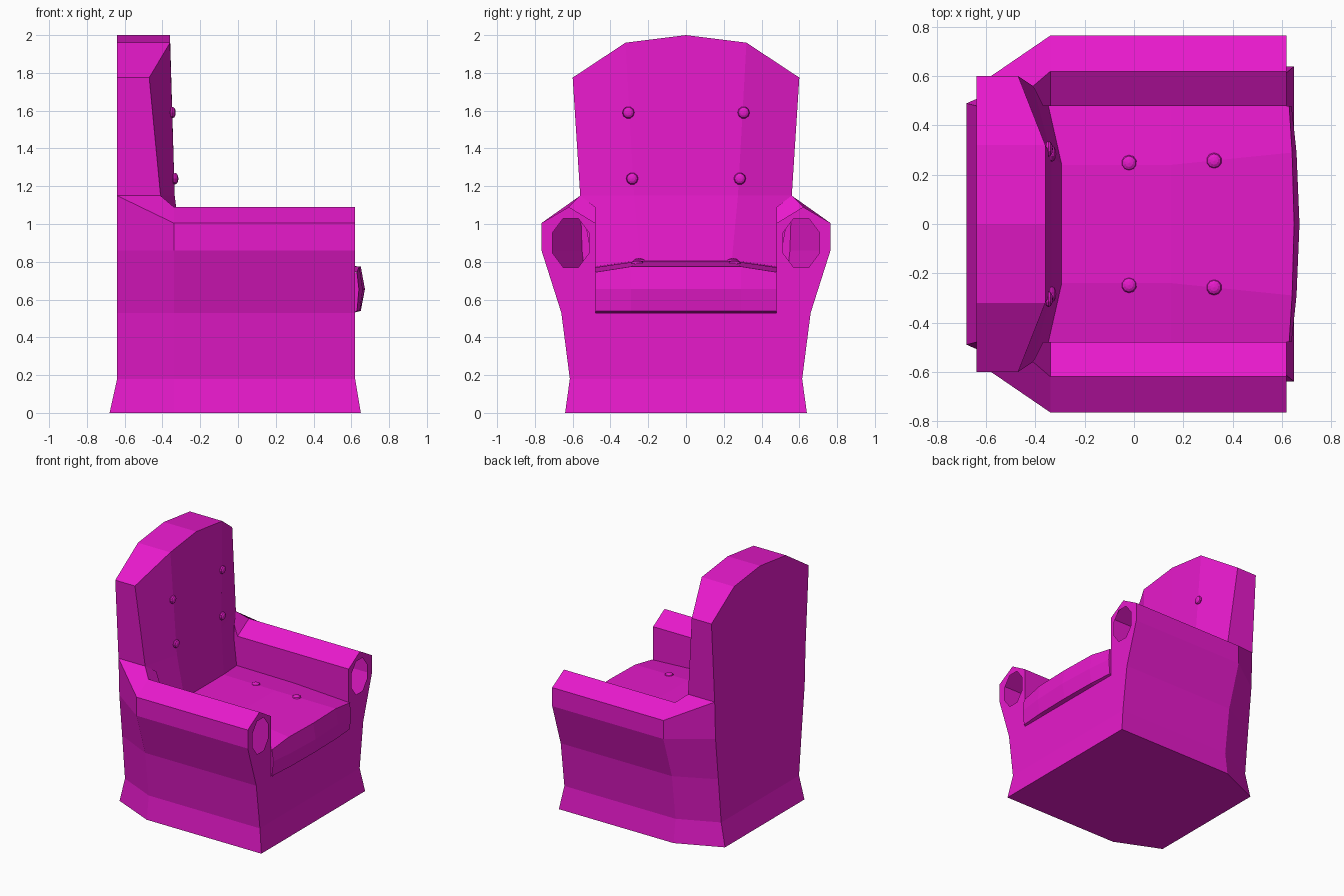
import bpy, bmesh, math
from mathutils import Vector

if "Cube" in bpy.data.objects:
    bpy.data.objects.remove(bpy.data.objects["Cube"])

mat = bpy.data.materials.new("magenta_fabric")
mat.diffuse_color = (0.8, 0.01, 0.6, 1)
mat.use_nodes = True
mat.node_tree.nodes["Principled BSDF"].inputs["Base Color"].default_value = mat.diffuse_color


def finish(name, bm, mirror=True):
    """Turn a bmesh half into an object mirrored across y = 0."""
    bmesh.ops.remove_doubles(bm, verts=bm.verts, dist=0.0005)
    bmesh.ops.recalc_face_normals(bm, faces=bm.faces)
    me = bpy.data.meshes.new(name)
    bm.to_mesh(me)
    bm.free()
    me.materials.append(mat)
    ob = bpy.data.objects.new(name, me)
    bpy.context.collection.objects.link(ob)
    if mirror:
        m = ob.modifiers.new("mirror", 'MIRROR')
        m.use_axis = (False, True, False)
        m.use_clip = True
    return ob


def loft(bm, rows):
    """Skin a list of equally long point rows with quads."""
    vs = [[bm.verts.new(p) for p in r] for r in rows]
    for a, b in zip(vs, vs[1:]):
        for i in range(len(a) - 1):
            bm.faces.new((a[i], a[i + 1], b[i + 1], b[i]))
    return vs


# Frame with arms: half section lofted from front to tapered rear
section = [(0, 0), (.64, 0), (.615, .18), (.66, .53), (.765, .86), (.765, 1.005),
           (.62, 1.09), (.48, 1.005), (.48, .53)]
front = [(.65 if z == 0 else .62, y, z) for y, z in section]
mid = [(-.34, y, z) for y, z in section]
rear = [(-.68, 0, 0), (-.68, .49, 0), (-.64, .48, .18), (-.64, .515, .53), (-.64, .55, .86),
        (-.64, .56, 1.15), (-.41, .56, 1.15), (-.37, .48, 1.09), (-.37, .48, .53)]
bm = bmesh.new()
loft(bm, [front, mid, rear])
# rear panel and front skirt
loft(bm, [[(p[0], 0, p[2]) for p in rear[1:6]], rear[1:6]])
loft(bm, [[(.65, 0, 0), (.65, .64, 0)], [(.62, 0, .18), (.62, .615, .18)]])


# front panel with an open octagon in the end of the arm
def ring(points):
    v = [bm.verts.new(p) for p in points]
    return [bm.edges.new((v[i - 1], v[i])) for i in range(len(v))]


octagon = [(.62, .61 + .105 * math.cos(a), .9 + .14 * math.sin(a))
           for a in [math.pi / 8 + i * math.pi / 4 for i in range(8)]]
edges = ring([(.62, 0, .18)] + front[2:] + [(.62, 0, .53)]) + ring(octagon)
bmesh.ops.triangle_fill(bm, use_beauty=True, use_dissolve=False, edges=edges,
                        normal=Vector((1, 0, 0)))
finish("chair_frame", bm)

# Backrest: bowed front, arched top, flat rear
bm = bmesh.new()
top = [(-.36, 0, 2), (-.36, .32, 1.96), (-.47, .6, 1.775)]
waist = [(-.335, 0, 1.15), (-.335, .275, 1.15), (-.41, .56, 1.15)]
foot = [(-.29, 0, .78), (-.29, .24, .78), (-.345, .485, .74)]


def flat_rear(row):
    return [(-.64, y, z) for x, y, z in row]


loft(bm, [foot, waist, top, flat_rear(top), flat_rear(waist)])
loft(bm, [[waist[2], top[2]], flat_rear([waist[2], top[2]])])
finish("backrest", bm)

# Seat cushion: crowned top with a rounded front lip
bm = bmesh.new()
loft(bm, [
    [(-.34, 0, .81), (-.34, .24, .81), (-.36, .48, .775)],
    [(.15, 0, .805), (.15, .24, .805), (.15, .48, .77)],
    [(.65, 0, .775), (.642, .29, .775), (.63, .48, .745)],
    [(.672, 0, .655), (.66, .29, .655), (.64, .48, .655)],
    [(.65, 0, .54), (.645, .29, .54), (.63, .48, .54)],
    [(.61, 0, .53), (.61, .29, .53), (.61, .48, .53)],
])
loft(bm, [[(.61, .48, .53), (.63, .48, .54), (.64, .48, .655)],
          [(.61, .48, .7), (.61, .48, .74), (.63, .48, .745)]])
finish("seat_cushion", bm)

# Tufting buttons on backrest and seat
spots = [((-.347, .305, 1.59), 'X'), ((-.333, .285, 1.24), 'X'),
         ((-.02, .248, .802), 'Z'), ((.325, .257, .792), 'Z')]
for i, (pos, axis) in enumerate(spots):
    bm = bmesh.new()
    bmesh.ops.create_uvsphere(bm, u_segments=10, v_segments=6, radius=.032)
    for v in bm.verts:
        v.co.z *= .55
        if axis == 'X':
            v.co = Vector((v.co.z, v.co.y, v.co.x))
        v.co += Vector(pos)
    finish("button_%d" % (i + 1), bm)
